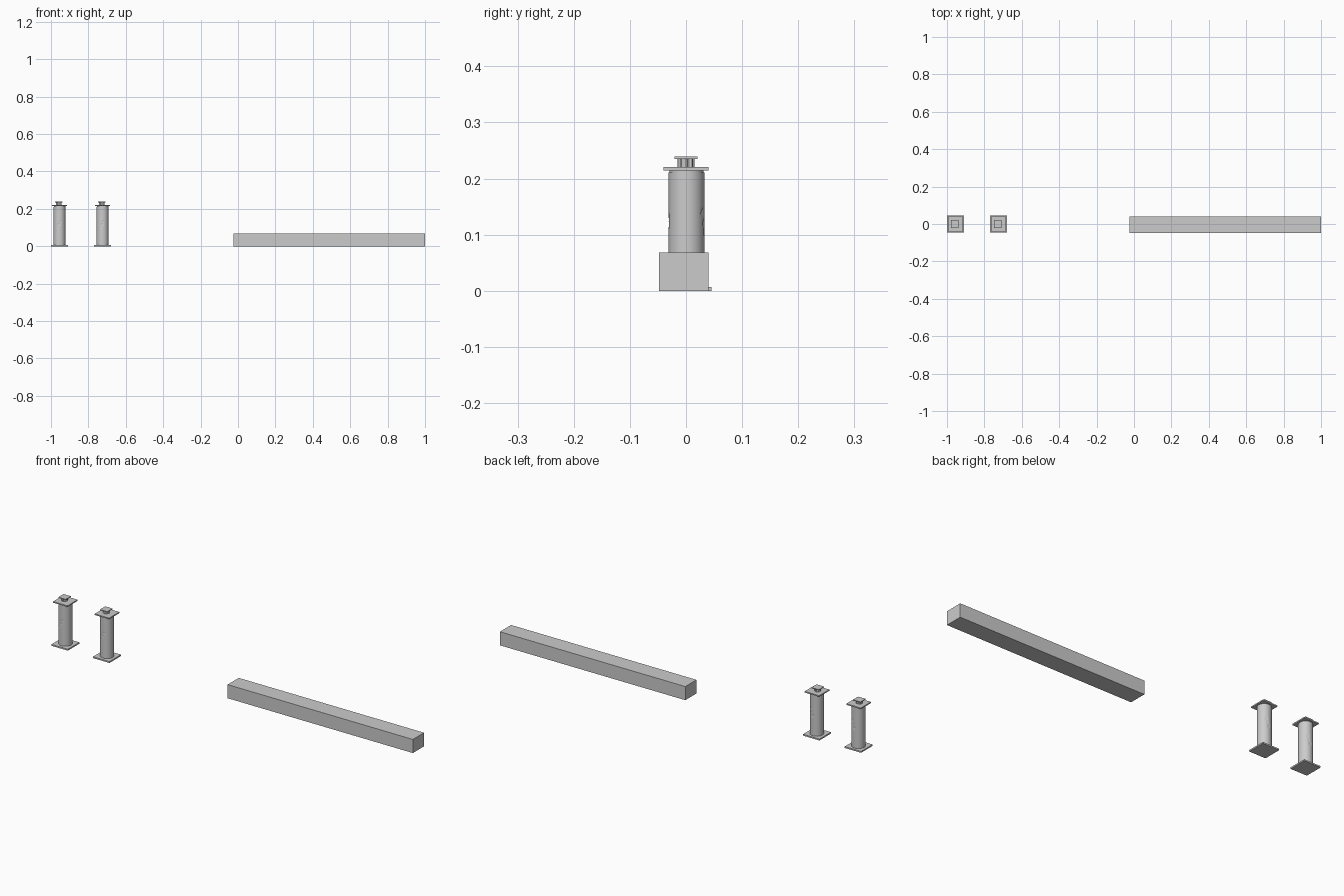
import bpy, bmesh, math
from mathutils import Vector

if "Cube" in bpy.data.objects:
    bpy.data.objects.remove(bpy.data.objects["Cube"])


def finish(bm, name, smooth=False):
    bmesh.ops.recalc_face_normals(bm, faces=bm.faces)
    me = bpy.data.meshes.new(name)
    bm.to_mesh(me)
    bm.free()
    ob = bpy.data.objects.new(name, me)
    bpy.context.collection.objects.link(ob)
    if smooth:
        bpy.ops.object.select_all(action='DESELECT')
        ob.select_set(True)
        bpy.context.view_layer.objects.active = ob
        bpy.ops.object.shade_smooth_by_angle(angle=math.radians(35))
    return ob


def box(name, x0, x1, y0, y1, z0, z1):
    bm = bmesh.new()
    bmesh.ops.create_cube(bm, size=1)
    for v in bm.verts:
        v.co = Vector(((x0 + x1) / 2 + v.co.x * (x1 - x0),
                       (y0 + y1) / 2 + v.co.y * (y1 - y0),
                       (z0 + z1) / 2 + v.co.z * (z1 - z0)))
    return finish(bm, name)


def plate(name, cx, half, z0, z1):
    return box(name, cx - half, cx + half, -half, half, z0, z1)


def lathe(name, cx, cy, levels, sides, radius, smooth):
    """Closed stack of rings; radius(angle, z) gives the outline."""
    bm = bmesh.new()
    rings = []
    for z in levels:
        ring = []
        for i in range(sides):
            a = 2 * math.pi * i / sides
            r = radius(a, z)
            ring.append(bm.verts.new((cx + r * math.cos(a), cy + r * math.sin(a), z)))
        rings.append(ring)
    for low, high in zip(rings, rings[1:]):
        for i in range(sides):
            j = (i + 1) % sides
            bm.faces.new((low[i], low[j], high[j], high[i]))
    bm.faces.new(rings[0])
    bm.faces.new(rings[-1])
    return finish(bm, name, smooth)


# shallow worn chips in the shaft: angle in degrees, height
CHIPS = [(-95, 0.115), (-105, 0.10), (-85, 0.13), (75, 0.12), (85, 0.105), (65, 0.14)]


def shaft_radius(a, z):
    r = 0.032
    for deg, h in CHIPS:
        d = (a - math.radians(deg) + math.pi) % (2 * math.pi) - math.pi
        if math.hypot(d * 0.032, (z - h) * 0.6) < 0.0036:
            return r - 0.0025
    return r


def flute_radius(a, z):
    return 0.0148 if round(a / (2 * math.pi) * 32) % 4 < 2 else 0.0125


# two pedestals
for side, cx in (("left", -0.954), ("right", -0.724)):
    plate(side + "_base_plate", cx, 0.0455, 0.0, 0.007)
    lathe(side + "_shaft", cx, 0.001, [0.006 + 0.205 * i / 40 for i in range(41)],
          48, shaft_radius, True)
    lathe(side + "_shaft_collar", cx, 0.001, [0.210, 0.2155], 48,
          lambda a, z: 0.0305, True)
    plate(side + "_cap_plate", cx, 0.040, 0.2145, 0.2205)
    # fluted neck and small top plate
    lathe(side + "_neck", cx - 0.004, 0.0, [0.220, 0.2355], 32, flute_radius, False)
    plate(side + "_top_plate", cx - 0.004, 0.0205, 0.235, 0.239)

# long beam
box("beam", -0.024, 1.0, -0.048, 0.040, 0.0, 0.068)
